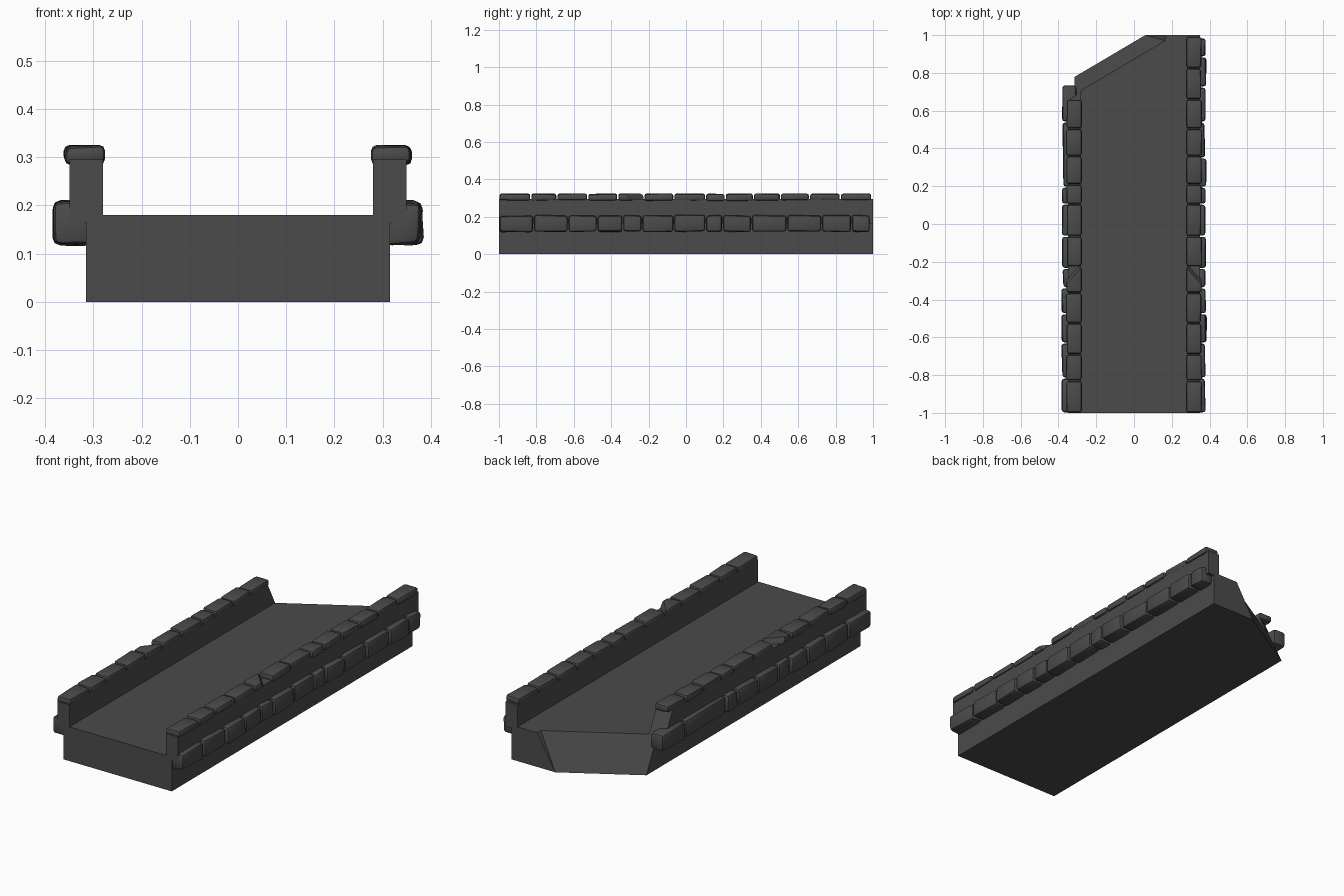
import bpy, bmesh, random
from mathutils import Vector

if "Cube" in bpy.data.objects:
    bpy.data.objects.remove(bpy.data.objects["Cube"])

random.seed(4)

stone_grey = bpy.data.materials.new("dark stone grey")
stone_grey.diffuse_color = (0.07, 0.07, 0.07, 1)
stone_grey.use_nodes = True
stone_grey.node_tree.nodes["Principled BSDF"].inputs["Base Color"].default_value = stone_grey.diffuse_color


def finish(name, bm, smooth=False):
    bmesh.ops.recalc_face_normals(bm, faces=bm.faces[:])
    me = bpy.data.meshes.new(name)
    bm.to_mesh(me)
    bm.free()
    ob = bpy.data.objects.new(name, me)
    bpy.context.collection.objects.link(ob)
    me.materials.append(stone_grey)
    if smooth:
        bpy.ops.object.select_all(action='DESELECT')
        ob.select_set(True)
        bpy.context.view_layer.objects.active = ob
        bpy.ops.object.shade_smooth_by_angle(angle=0.6)
    return ob


def loft(name, ring_a, ring_b):
    """Closed solid between two matching rings."""
    bm = bmesh.new()
    a = [bm.verts.new(p) for p in ring_a]
    b = [bm.verts.new(p) for p in ring_b]
    n = len(a)
    bm.faces.new(a)
    bm.faces.new(b[::-1])
    for i in range(n):
        j = (i + 1) % n
        bm.faces.new((a[i], b[i], b[j], a[j]))
    return finish(name, bm)


# Trough-shaped walkway: deck with a parapet on each side
half = [(0.315, 0), (0.315, 0.165), (0.35, 0.165), (0.35, 0.295), (0.28, 0.295), (0.28, 0.18)]
profile = half + [(-x, z) for x, z in reversed(half)]
walkway = loft("walkway", [(x, -1, z) for x, z in profile], [(x, 1, z) for x, z in profile])


# Slanted cutter that breaks off the back left corner
def cutter_ring(z):
    t = z / 0.18
    kx, ky = 0.06 + 0.105 * t, 1 - 0.03 * t
    return [(kx, ky, z), (kx, 2, z), (-1, 2, z), (-1, ky - 0.59 * (kx + 1), z)]


cutter = loft("corner_cutter", cutter_ring(-0.1), cutter_ring(0.5))
cutter.hide_render = True
cutter.hide_viewport = True
cut = walkway.modifiers.new("broken corner", 'BOOLEAN')
cut.operation = 'DIFFERENCE'
cut.solver = 'EXACT'
cut.object = cutter


def add_stone(bm, lo, hi, side, bevel, jitter, chip):
    """One rounded, slightly irregular block, optionally with a chipped corner."""
    part = bmesh.new()
    bmesh.ops.create_cube(part, size=1)
    lo, hi = Vector(lo), Vector(hi)
    mid, size = (lo + hi) / 2, hi - lo
    for v in part.verts:
        v.co = Vector([mid[i] + v.co[i] * size[i] for i in range(3)])
        v.co.x -= random.uniform(0, jitter) if v.co.x > mid.x else 0
        v.co.z += random.uniform(-jitter, jitter) * 0.5
    bmesh.ops.bevel(part, geom=part.edges[:], offset=bevel, segments=2,
                    profile=0.5, affect='EDGES', clamp_overlap=True)
    if chip:
        res = bmesh.ops.bisect_plane(part, geom=part.verts[:] + part.edges[:] + part.faces[:],
                                     plane_co=(hi.x, hi.y - 0.09, hi.z - 0.008),
                                     plane_no=(0.09, 0.08, 0.06), clear_outer=True)
        rim = [e for e in res['geom_cut'] if isinstance(e, bmesh.types.BMEdge)]
        bmesh.ops.holes_fill(part, edges=rim)
    for v in part.verts:
        v.co.x *= side
    tmp = bpy.data.meshes.new("tmp")
    part.to_mesh(tmp)
    part.free()
    bm.from_mesh(tmp)
    bpy.data.meshes.remove(tmp)


def stone_row(name, joints, side, x0, x1, z0, z1, bevel, jitter, chipped=None):
    bm = bmesh.new()
    for i, (a, b) in enumerate(zip(joints, joints[1:])):
        add_stone(bm, (x0, a + 0.003, z0), (x1 - random.uniform(0, jitter), b - 0.003, z1),
                  side, bevel, jitter, i == chipped)
    return finish(name, bm, smooth=True)


# Coping stones on the parapets and stone band along the outer faces
caps = [-1, -0.83, -0.69, -0.525, -0.365, -0.225, -0.065, 0.105, 0.21, 0.36, 0.505, 0.66, 0.825, 0.993]
band = [-1, -0.815, -0.63, -0.475, -0.338, -0.235, -0.065, 0.105, 0.195, 0.35, 0.54, 0.725, 0.885, 0.985]
for label, side in (("right", 1), ("left", -1)):
    c = caps if side == 1 else caps[:12]
    b = band if side == 1 else band[:10] + [0.54, 0.737]
    if side == -1:
        b = band[:10] + [0.737]  if len(band) < 10 else band[:9] + [0.54, 0.737]
    stone_row(label + "_coping_stones", c, side, 0.276, 0.363, 0.286, 0.323, 0.012, 0.006, 4)
    stone_row(label + "_band_stones", b, side, 0.305, 0.387, 0.119, 0.208, 0.014, 0.008)
